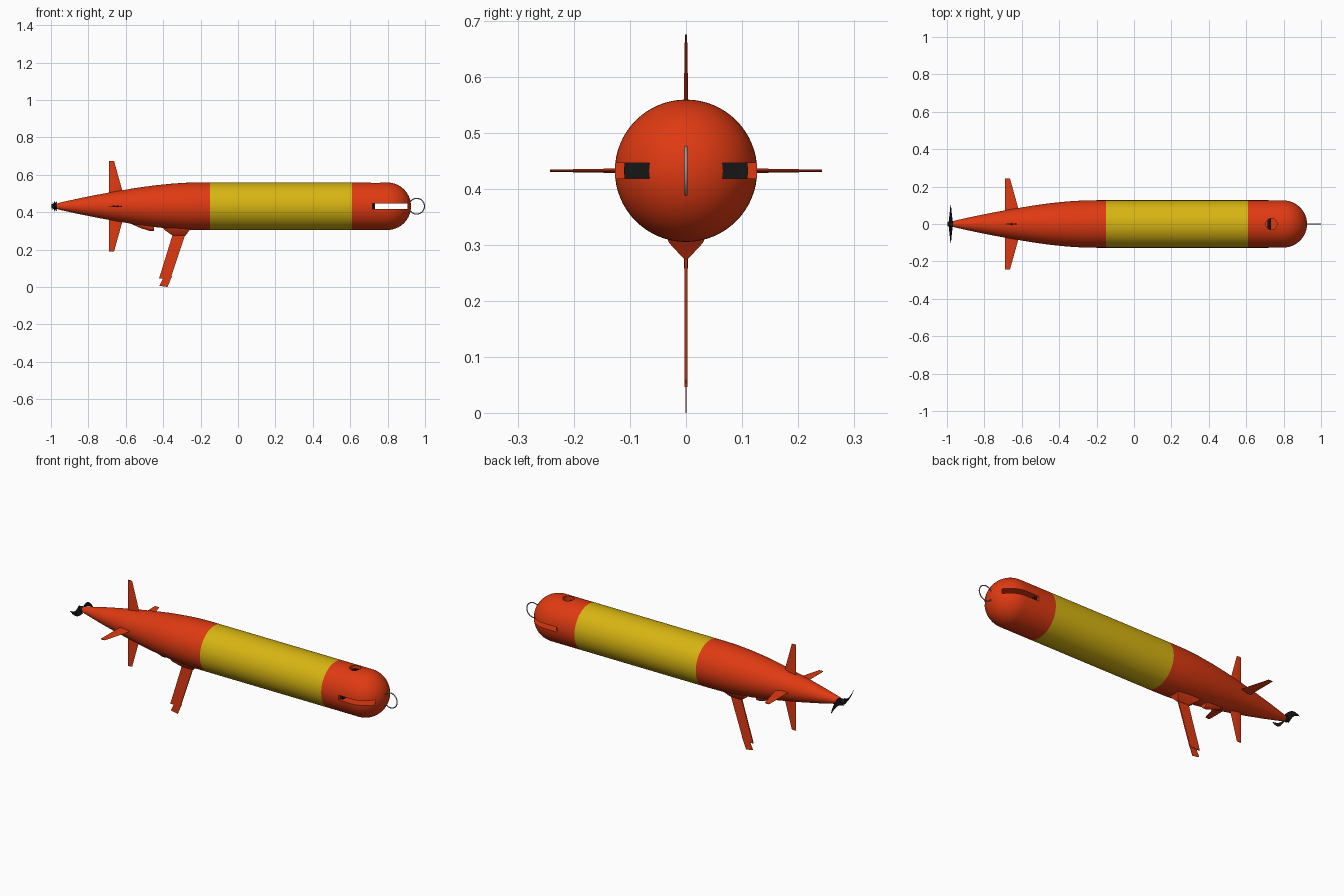
import bpy, bmesh, math
from mathutils import Matrix, Vector

if "Cube" in bpy.data.objects:
    bpy.data.objects.remove(bpy.data.objects["Cube"])

AXIS_Z = 0.432   # height of the hull axis
R = 0.127        # hull radius


def material(name, rgb):
    m = bpy.data.materials.new(name)
    m.diffuse_color = (*rgb, 1)
    m.use_nodes = True
    m.node_tree.nodes["Principled BSDF"].inputs["Base Color"].default_value = m.diffuse_color
    return m


RED = material("orange red", (0.74, 0.042, 0.006))
YELLOW = material("yellow", (0.68, 0.46, 0.006))
BLACK = material("black", (0.008, 0.008, 0.008))
GREY = material("steel grey", (0.32, 0.36, 0.38))


def finish(name, bm, mat, loc=(0, 0, 0), angle=35):
    bmesh.ops.recalc_face_normals(bm, faces=bm.faces)
    me = bpy.data.meshes.new(name)
    bm.to_mesh(me)
    bm.free()
    ob = bpy.data.objects.new(name, me)
    bpy.context.collection.objects.link(ob)
    ob.location = loc
    me.materials.append(mat)
    smooth(ob, angle)
    return ob


def smooth(ob, angle=35):
    bpy.ops.object.select_all(action='DESELECT')
    ob.select_set(True)
    bpy.context.view_layer.objects.active = ob
    bpy.ops.object.shade_smooth_by_angle(angle=math.radians(angle))


def revolve(name, profile, mat, segs=64):
    """Spin an (x, radius) profile around the hull axis."""
    bm = bmesh.new()
    rings = []
    for x, r in profile:
        if r < 1e-5:
            rings.append([bm.verts.new((x, 0, 0))] * segs)
        else:
            rings.append([bm.verts.new((x, r * math.cos(a), r * math.sin(a)))
                          for a in (2 * math.pi * i / segs for i in range(segs))])
    for p, q in zip(rings, rings[1:]):
        for i in range(segs):
            j = (i + 1) % segs
            quad = list(dict.fromkeys([p[i], p[j], q[j], q[i]]))
            if len(quad) > 2:
                bm.faces.new(quad)
    return finish(name, bm, mat, (0, 0, AXIS_Z))


def loft(name, sections, mat, loc=(0, 0, 0)):
    """Skin a list of equal-length closed sections and cap both ends."""
    bm = bmesh.new()
    rings = [[bm.verts.new(v) for v in s] for s in sections]
    n = len(rings[0])
    for p, q in zip(rings, rings[1:]):
        for i in range(n):
            bm.faces.new((p[i], p[(i + 1) % n], q[(i + 1) % n], q[i]))
    bm.faces.new(rings[0])
    bm.faces.new(rings[-1])
    return finish(name, bm, mat, loc)


def plate(name, outline, half, mat):
    """Flat plate in the xz plane."""
    return loft(name, [[(x, y, z) for x, z in outline] for y in (-half, half)], mat)


# Tapered tail
revolve("tail_section", [(-0.97, 0), (-0.97, 0.014), (-0.95, 0.020), (-0.85, 0.042),
                         (-0.75, 0.062), (-0.65, 0.080), (-0.55, 0.097), (-0.45, 0.111),
                         (-0.35, 0.121), (-0.27, 0.126), (-0.2, R), (-0.15, R), (-0.15, 0)], RED)

# Yellow middle section
revolve("mid_section", [(-0.15, 0), (-0.15, R), (0.61, R), (0.61, 0)], YELLOW)

# Hollow round nose
def arc(r, n=16):
    return [(0.798 + r * math.sin(k * math.pi / 2 / n), r * math.cos(k * math.pi / 2 / n))
            for k in range(n + 1)]


nose = revolve("nose_shell", [(0.61, 0), (0.61, R)] + arc(R)
               + arc(0.110)[::-1] + [(0.716, 0.110), (0.716, 0)], RED)

# Side slot and top hole cut through the nose shell
bm = bmesh.new()
bmesh.ops.create_cube(bm, size=1, matrix=Matrix.Diagonal((0.188, 0.4, 0.027, 1)))
slot = finish("slot_cutter", bm, BLACK, (0.812, 0, AXIS_Z))
bm = bmesh.new()
bmesh.ops.create_cone(bm, cap_ends=True, segments=32, radius1=0.03, radius2=0.03, depth=0.2)
hole = finish("hole_cutter", bm, BLACK, (0.735, 0, AXIS_Z + 0.15))
for cutter in (slot, hole):
    cutter.hide_render = True
    mod = nose.modifiers.new("cut", 'BOOLEAN')
    mod.operation = 'DIFFERENCE'
    mod.solver = 'EXACT'
    mod.material_mode = 'INDEX'
    mod.object = cutter
    bpy.context.view_layer.objects.active = nose
    bpy.ops.object.modifier_apply(modifier=mod.name)
for cutter in (slot, hole):
    bpy.data.objects.remove(cutter)
smooth(nose)

# Black bulkhead inside the nose
revolve("nose_bulkhead", [(0.714, 0), (0.714, 0.1105), (0.733, 0.1105), (0.733, 0)], BLACK)

# Lifting ring at the tip
bpy.ops.mesh.primitive_torus_add(major_radius=0.042, minor_radius=0.003, major_segments=40,
                                 minor_segments=8, location=(0.955, 0, AXIS_Z),
                                 rotation=(math.pi / 2, 0, 0))
ring = bpy.context.object
ring.name = "lifting_ring"
ring.data.materials.append(GREY)
smooth(ring, 60)

# Four tail fins with a thin lens section
for k, name in enumerate(("left", "top", "right", "bottom")):
    sections = []
    for r, lead, half in ((0.06, -0.612, 0.005), (0.243, -0.663, 0.002)):
        mid = (lead - 0.69) / 2
        sections.append([(-0.69, r, -0.0008), (mid, r, -half), (lead, r, 0),
                         (mid, r, half), (-0.69, r, 0.0008)])
    turn = Matrix.Rotation(k * math.pi / 2, 3, 'X')
    loft(name + "_fin", [[turn @ Vector(v) for v in s] for s in sections], RED, (0, 0, AXIS_Z))

# Propeller hub
revolve("propeller_hub", [(-0.998, 0), (-0.998, 0.010), (-0.985, 0.015),
                          (-0.968, 0.015), (-0.968, 0)], BLACK, 24)

# Two swept crescent blades
for s in (1, -1):
    sections = []
    for k in range(13):
        t = k / 12
        chord = 0.019 * (1 - t) ** 0.7 + 0.001
        y = 0.005 + 0.096 * t
        z = 0.014 * math.sin(math.pi * t) - 0.027 * t * t
        tw = 0.55 * (1 - 0.5 * t)
        sections.append([(tw * c + d, s * y, s * (z + c))
                         for c, d in ((-chord, -0.001), (chord, -0.001),
                                      (chord, 0.001), (-chord, 0.001))])
    loft("propeller_blade", sections, BLACK, (-0.98, 0, AXIS_Z))

# Tapered mount under the hull
loft("mast_mount", [[(x0, -w, z), (x1, -w, z), (x1, w, z), (x0, w, z)]
                    for x0, x1, w, z in ((-0.40, -0.25, 0.035, 0.315),
                                         (-0.39, -0.26, 0.030, 0.303),
                                         (-0.35, -0.28, 0.004, 0.275))], RED)

# Raked mast and its thin lower blade
plate("mast", [(-0.345, 0.295), (-0.277, 0.295), (-0.36, 0.046), (-0.422, 0.046)], 0.003, RED)
plate("mast_tip", [(-0.395, 0.06), (-0.352, 0.06), (-0.377, 0.0), (-0.420, 0.007)], 0.001, RED)

# Small fairing beneath the tail
loft("belly_fairing", [[(x, w * math.cos(a), top - d * math.sin(a))
                        for a in (math.pi * i / 10 for i in range(11))]
                       for x, w, top, d in ((-0.58, 0.006, 0.355, 0.014),
                                            (-0.52, 0.018, 0.345, 0.030),
                                            (-0.47, 0.022, 0.335, 0.036),
                                            (-0.45, 0.022, 0.335, 0.036))], RED)
